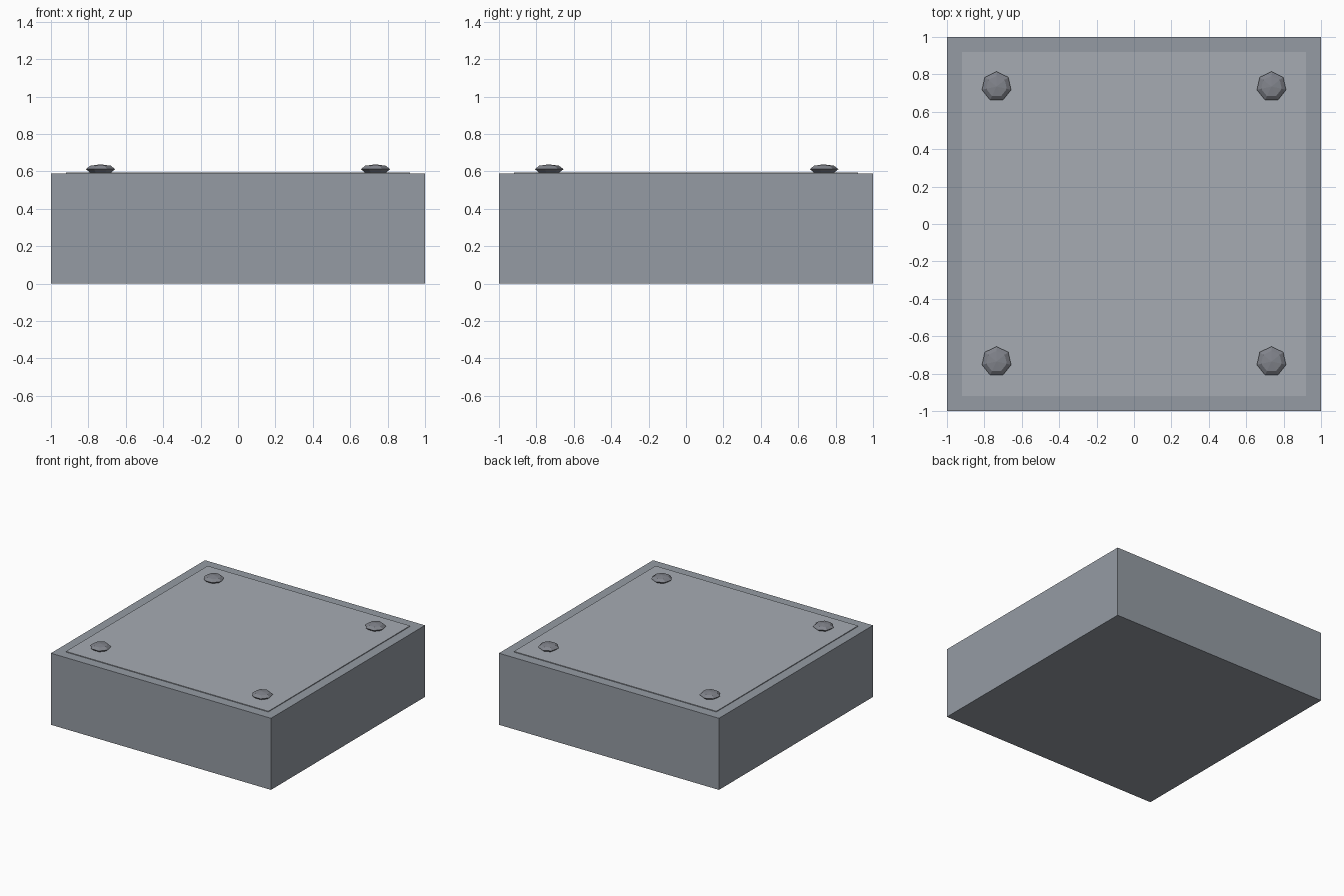
import bpy

if "Cube" in bpy.data.objects:
    bpy.data.objects.remove(bpy.data.objects["Cube"])


def material(name, rgb):
    m = bpy.data.materials.new(name)
    m.diffuse_color = (*rgb, 1.0)
    m.use_nodes = True
    m.node_tree.nodes["Principled BSDF"].inputs["Base Color"].default_value = m.diffuse_color
    return m


def box(name, size, z_bottom, mat):
    bpy.ops.mesh.primitive_cube_add(size=1, location=(0, 0, z_bottom + size[2] / 2))
    ob = bpy.context.object
    ob.name = name
    ob.scale = size
    bpy.ops.object.transform_apply(location=False, rotation=False, scale=True)
    ob.data.materials.append(mat)
    return ob


base_grey = material("base_grey", (0.30, 0.33, 0.37))
plate_grey = material("plate_grey", (0.38, 0.41, 0.45))
bolt_grey = material("bolt_grey", (0.22, 0.23, 0.26))

# Solid block and thin raised top plate
box("block", (2.0, 2.0, 0.588), 0.0, base_grey)
box("top_plate", (1.84, 1.84, 0.014), 0.58, plate_grey)

# Flattened seven-sided bolt heads in the corners
for sx, side in ((-1, "left"), (1, "right")):
    for sy, end in ((-1, "front"), (1, "back")):
        bpy.ops.mesh.primitive_uv_sphere_add(
            segments=7, ring_count=4, radius=1, location=(sx * 0.735, sy * 0.735, 0.612))
        bolt = bpy.context.object
        bolt.name = f"bolt_{end}_{side}"
        bolt.scale = (0.08, 0.08, 0.026)
        bpy.ops.object.transform_apply(location=False, rotation=False, scale=True)
        bolt.data.materials.append(bolt_grey)
